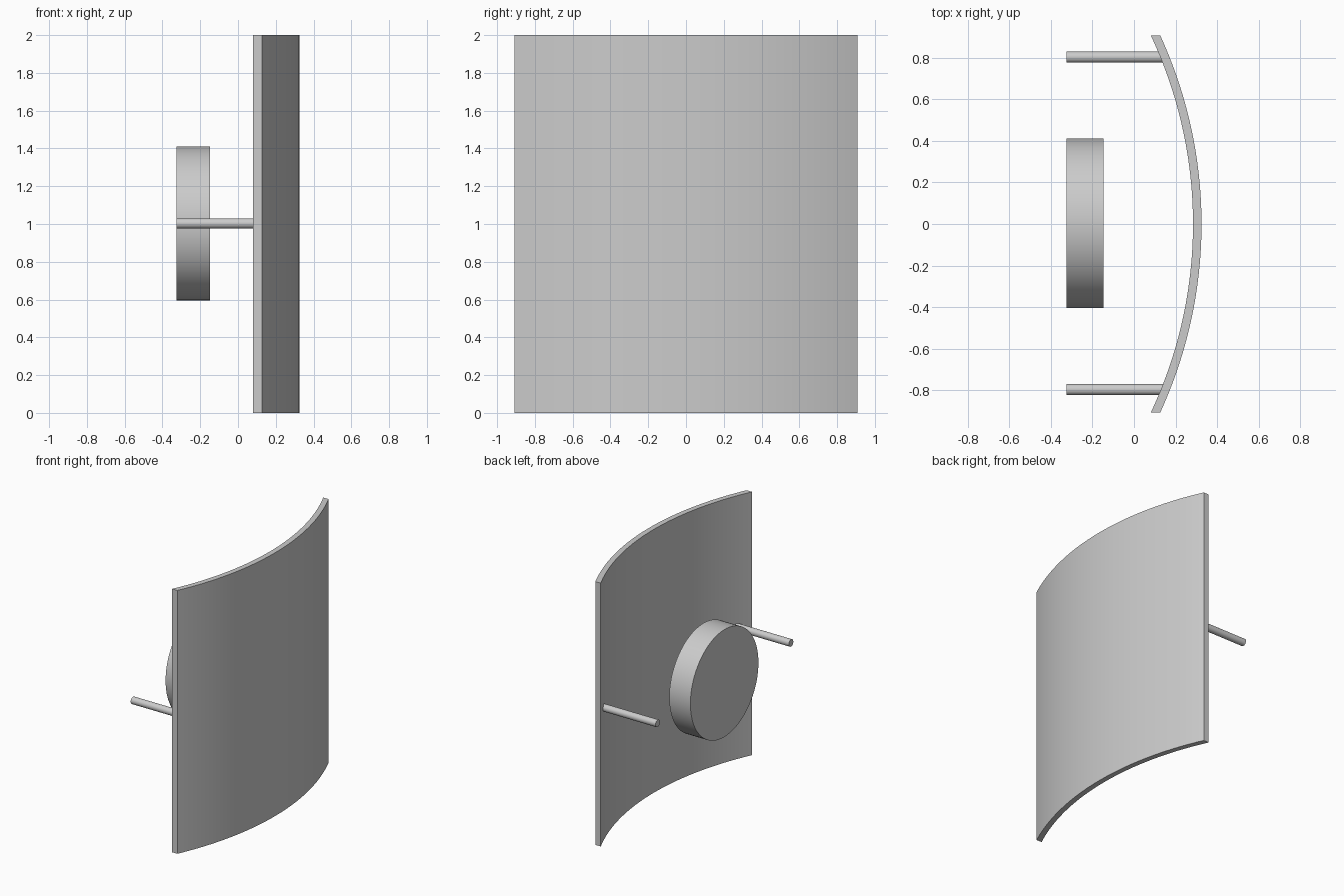
import bpy, bmesh, math

if "Cube" in bpy.data.objects:
    bpy.data.objects.remove(bpy.data.objects["Cube"])

R_OUT, R_IN = 2.17, 2.129      # concentric arcs of the curved panel
CX = 0.325 - R_OUT             # arc centre on x
HALF_W, HEIGHT, SEG = 0.908, 2.0, 48
MID_Y, MID_Z = 0.003, 1.003


def smooth(obj):
    bpy.ops.object.select_all(action='DESELECT')
    obj.select_set(True)
    bpy.context.view_layer.objects.active = obj
    bpy.ops.object.shade_smooth_by_angle(angle=math.radians(30))


def arc(radius):
    a = math.asin(HALF_W / radius)
    angles = [-a + 2 * a * i / SEG for i in range(SEG + 1)]
    return [(CX + radius * math.cos(t), radius * math.sin(t)) for t in angles]


def curved_panel(name):
    bm = bmesh.new()
    rows = [[bm.verts.new((x, y, z)) for x, y in arc(r)]
            for r, z in ((R_OUT, 0), (R_OUT, HEIGHT), (R_IN, HEIGHT), (R_IN, 0))]
    # faces, top and bottom edges
    for k in range(4):
        a, b = rows[k], rows[(k + 1) % 4]
        for i in range(SEG):
            bm.faces.new((a[i], a[i + 1], b[i + 1], b[i]))
    # straight side edges
    for i in (0, SEG):
        bm.faces.new([row[i] for row in rows])
    bmesh.ops.recalc_face_normals(bm, faces=bm.faces)
    mesh = bpy.data.meshes.new(name)
    bm.to_mesh(mesh)
    bm.free()
    obj = bpy.data.objects.new(name, mesh)
    bpy.context.collection.objects.link(obj)
    smooth(obj)


def cylinder_x(name, radius, x0, x1, y, sides):
    bpy.ops.mesh.primitive_cylinder_add(
        vertices=sides, radius=radius, depth=x1 - x0,
        location=((x0 + x1) / 2, y, MID_Z), rotation=(0, math.pi / 2, 0))
    obj = bpy.context.object
    obj.name = name
    smooth(obj)


# Bowed front panel
curved_panel("curved_panel")

# Round disc behind the panel
cylinder_x("disc", 0.408, -0.325, -0.147, MID_Y, 96)

# Mounting rods, one on each side, ending inside the panel
for side, label in ((-1, "left"), (1, "right")):
    cylinder_x("rod_" + label, 0.027, -0.325, 0.142, MID_Y + side * 0.8, 32)
